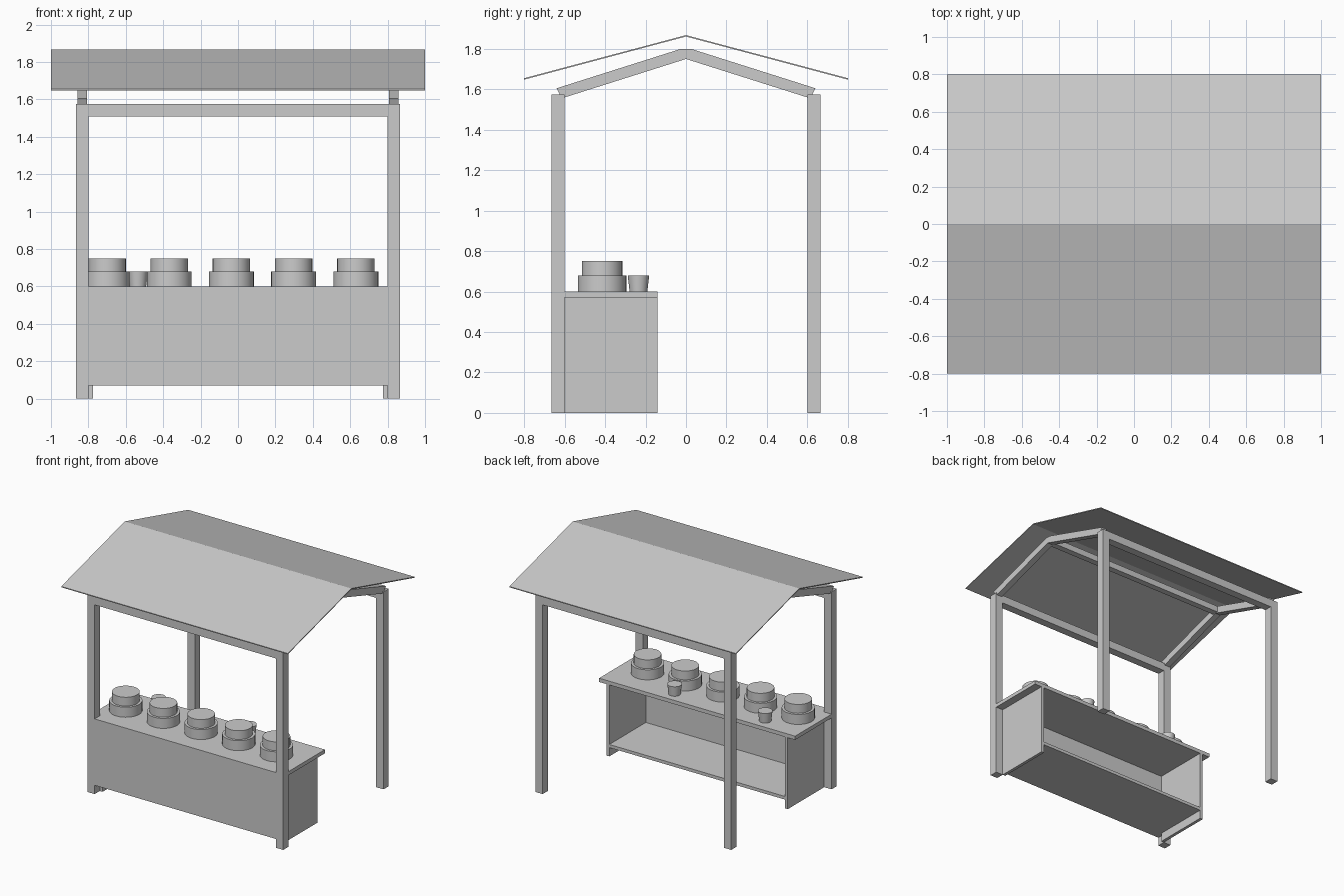
import bpy, bmesh, math

cube = bpy.data.objects.get("Cube")
if cube:
    bpy.data.objects.remove(cube, do_unlink=True)

# Single plain grey
grey = bpy.data.materials.new("plain_grey")
grey.use_nodes = True
colour = (0.6, 0.6, 0.6, 1)
grey.diffuse_color = colour
grey.node_tree.nodes["Principled BSDF"].inputs["Base Color"].default_value = colour


def finish(name, bm):
    bmesh.ops.recalc_face_normals(bm, faces=bm.faces)
    mesh = bpy.data.meshes.new(name)
    bm.to_mesh(mesh)
    bm.free()
    mesh.materials.append(grey)
    obj = bpy.data.objects.new(name, mesh)
    bpy.context.collection.objects.link(obj)
    return obj


def extrude_x(name, profile, x0, x1):
    """Extrude a closed (y, z) outline from x0 to x1."""
    bm = bmesh.new()
    face = bm.faces.new([bm.verts.new((x0, y, z)) for y, z in profile])
    geom = bmesh.ops.extrude_face_region(bm, geom=[face])["geom"]
    verts = [v for v in geom if isinstance(v, bmesh.types.BMVert)]
    bmesh.ops.translate(bm, verts=verts, vec=(x1 - x0, 0, 0))
    return finish(name, bm)


def box(name, x, y, z):
    outline = [(y[0], z[0]), (y[1], z[0]), (y[1], z[1]), (y[0], z[1])]
    return extrude_x(name, outline, *x)


def round_part(name, x, y, z0, z1, r_low, r_top):
    bpy.ops.mesh.primitive_cone_add(vertices=32, radius1=r_low, radius2=r_top,
                                    depth=z1 - z0, location=(x, y, (z0 + z1) / 2))
    obj = bpy.context.object
    obj.name = name
    obj.data.materials.append(grey)
    bpy.ops.object.shade_smooth_by_angle(angle=math.radians(40))


IN, OUT = 0.80, 0.865          # inner and outer faces of the posts across x
FRONT, FRONT_IN = -0.665, -0.60
POST_TOP = 1.575

# Posts and the long beams between them
for depth, ys in (("front", (FRONT, FRONT_IN)), ("back", (-FRONT_IN, -FRONT))):
    for side, xs in (("right", (-OUT, -IN)), ("left", (IN, OUT))):
        box(f"{depth}_{side}_post", xs, ys, (0, POST_TOP))
    box(f"{depth}_beam", (-IN, IN), ys, (1.51, POST_TOP))

# Gable rafters and ridge beam
half = [(0.025, 1.80), (0.64, 1.605), (0.625, 1.575), (0.60, 1.56)]
rafter = half + [(0, 1.75)] + [(-y, z) for y, z in reversed(half)]
for side, x0 in (("right", -0.857), ("left", 0.807)):
    extrude_x(f"{side}_rafters", rafter, x0, x0 + 0.05)
box("ridge_beam", (-0.807, 0.807), (-0.025, 0.025), (1.75, 1.80))

# Thin folded roof
roof = [(-0.80, 1.655), (0, 1.868), (0.80, 1.655),
        (0.80, 1.648), (0, 1.861), (-0.80, 1.648)]
extrude_x("roof", roof, -1, 1)

# Counter, open at the back
BACK = -0.14
box("counter_top", (-OUT, OUT), (FRONT_IN, BACK), (0.57, 0.60))
box("counter_front", (-IN, IN), (FRONT, FRONT_IN), (0.07, 0.60))
for side, xs in (("right", (-IN, -0.775)), ("left", (0.775, IN))):
    box(f"counter_{side}_side", xs, (FRONT_IN, BACK), (0, 0.57))
box("counter_shelf", (-0.775, 0.775), (FRONT_IN, BACK), (0.07, 0.095))

# Five stacked tubs and two cups on the counter
for i in range(5):
    x = -0.70 + i * 0.3325
    round_part(f"tub_base_{i + 1}", x, -0.415, 0.60, 0.68, 0.12, 0.12)
    round_part(f"tub_lid_{i + 1}", x, -0.415, 0.68, 0.75, 0.10, 0.10)
for i, x in enumerate((-0.535, 0.265)):
    round_part(f"cup_{i + 1}", x, -0.235, 0.60, 0.68, 0.044, 0.053)
